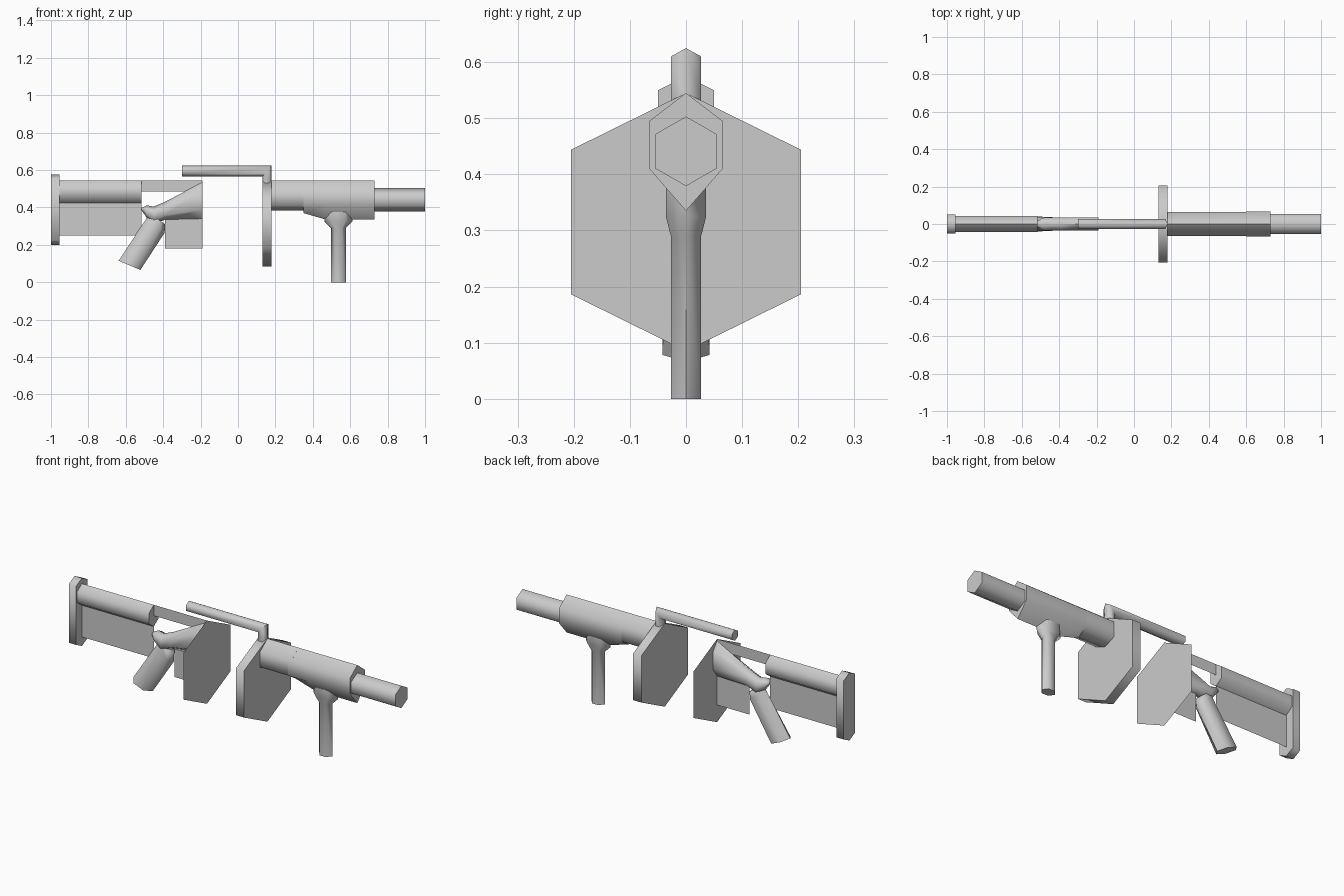
import bpy, bmesh, math
from mathutils import Vector

if "Cube" in bpy.data.objects:
    bpy.data.objects.remove(bpy.data.objects["Cube"])


def ring(a, b, w, k=(0.25, 0.75)):
    """Six-sided section from (x, z) point a to b, half width w, shoulders at fractions k."""
    a, b = Vector((a[0], 0, a[1])), Vector((b[0], 0, b[1]))
    s, t = a.lerp(b, k[0]), a.lerp(b, k[1])
    y = Vector((0, w, 0))
    return [a, s + y, t + y, b, t - y, s - y]


def build(name, rings, cap=True):
    """Skin a row of sections, close the ends and smooth the shallow edges."""
    bm = bmesh.new()
    rows = [[bm.verts.new(p) for p in r] for r in rings]
    for r0, r1 in zip(rows, rows[1:]):
        for i in range(len(r0)):
            j = (i + 1) % len(r0)
            bm.faces.new((r0[i], r0[j], r1[j], r1[i]))
    bm.faces.new(rows[0])
    if len(rows) > 1:
        bm.faces.new(rows[-1][::-1])
    bmesh.ops.recalc_face_normals(bm, faces=bm.faces)
    mesh = bpy.data.meshes.new(name)
    bm.to_mesh(mesh)
    bm.free()
    obj = bpy.data.objects.new(name, mesh)
    bpy.context.collection.objects.link(obj)
    bpy.ops.object.select_all(action='DESELECT')
    obj.select_set(True)
    bpy.context.view_layer.objects.active = obj
    bpy.ops.object.shade_smooth_by_angle(angle=math.radians(70))
    return obj


def bar(name, x0, x1, top, bottom, w, k=(0.25, 0.75)):
    return build(name, [ring((x, top), (x, bottom), w, k) for x in (x0, x1)])


def sheet(name, x0, x1, z0, z1):
    return build(name, [[Vector((x0, 0, z0)), Vector((x1, 0, z0)),
                         Vector((x1, 0, z1)), Vector((x0, 0, z1))]])


# Stock: end plate, tube and thin web panels
bar("butt_plate", -1.0, -0.955, 0.575, 0.2, 0.05, (0.067, 0.933))
bar("stock_tube", -0.955, -0.515, 0.545, 0.425, 0.042)
sheet("stock_web", -0.955, -0.515, 0.25, 0.43)
sheet("link_web", -0.515, -0.19, 0.485, 0.545)
sheet("guard_web", -0.39, -0.19, 0.18, 0.34)

# Grip and the wedge-shaped body above it
build("grip", [ring((-0.638, 0.115), (-0.522, 0.066), 0.042),
               ring((-0.487, 0.345), (-0.392, 0.265), 0.035),
               ring((-0.47, 0.37), (-0.39, 0.31), 0.03)])
build("rear_body", [ring((-0.515, 0.398), (-0.515, 0.383), 0.018),
                    ring((-0.488, 0.411), (-0.488, 0.345), 0.033),
                    ring((-0.45, 0.39 + 0.015), (-0.45, 0.31), 0.035),
                    ring((-0.39, 0.43), (-0.39, 0.335), 0.035),
                    ring((-0.19, 0.535), (-0.19, 0.34), 0.035)])

# Six-sided shields: a thin rear one and a thick front one
build("rear_shield", [ring((-0.19, 0.545), (-0.19, 0.085), 0.205, (0.22, 0.78))])
bar("front_shield", 0.13, 0.18, 0.545, 0.085, 0.205, (0.22, 0.78))

# Carry handle bent down into the front shield
build("carry_handle", [ring((-0.3, 0.625), (-0.3, 0.565), 0.027),
                       ring((0.18, 0.625), (0.13, 0.565), 0.027),
                       ring((0.18, 0.53), (0.13, 0.53), 0.027)])

# Barrel housing with a deeper front half, then the muzzle
bar("housing_rear", 0.18, 0.37, 0.545, 0.385, 0.064, (0.31, 0.84))
build("housing_front", [
    ring((0.35, 0.545), (0.35, 0.37), 0.064, (0.286, 0.77)),
    ring((0.47, 0.545), (0.47, 0.335), 0.065, (0.24, 0.64)),
    ring((0.73, 0.545), (0.73, 0.335), 0.066, (0.24, 0.64))])
bar("muzzle", 0.73, 1.0, 0.503, 0.379, 0.054)

# Vertical front grip with flared collar
leg_rings = [(0.075, 0.375, 0.036), (0.075, 0.325, 0.036),
             (0.04, 0.29, 0.027), (0.04, 0.0, 0.027)]
build("front_grip", [ring((0.537 + a, z), (0.537 - a, z), w)
                     for a, z, w in leg_rings])
